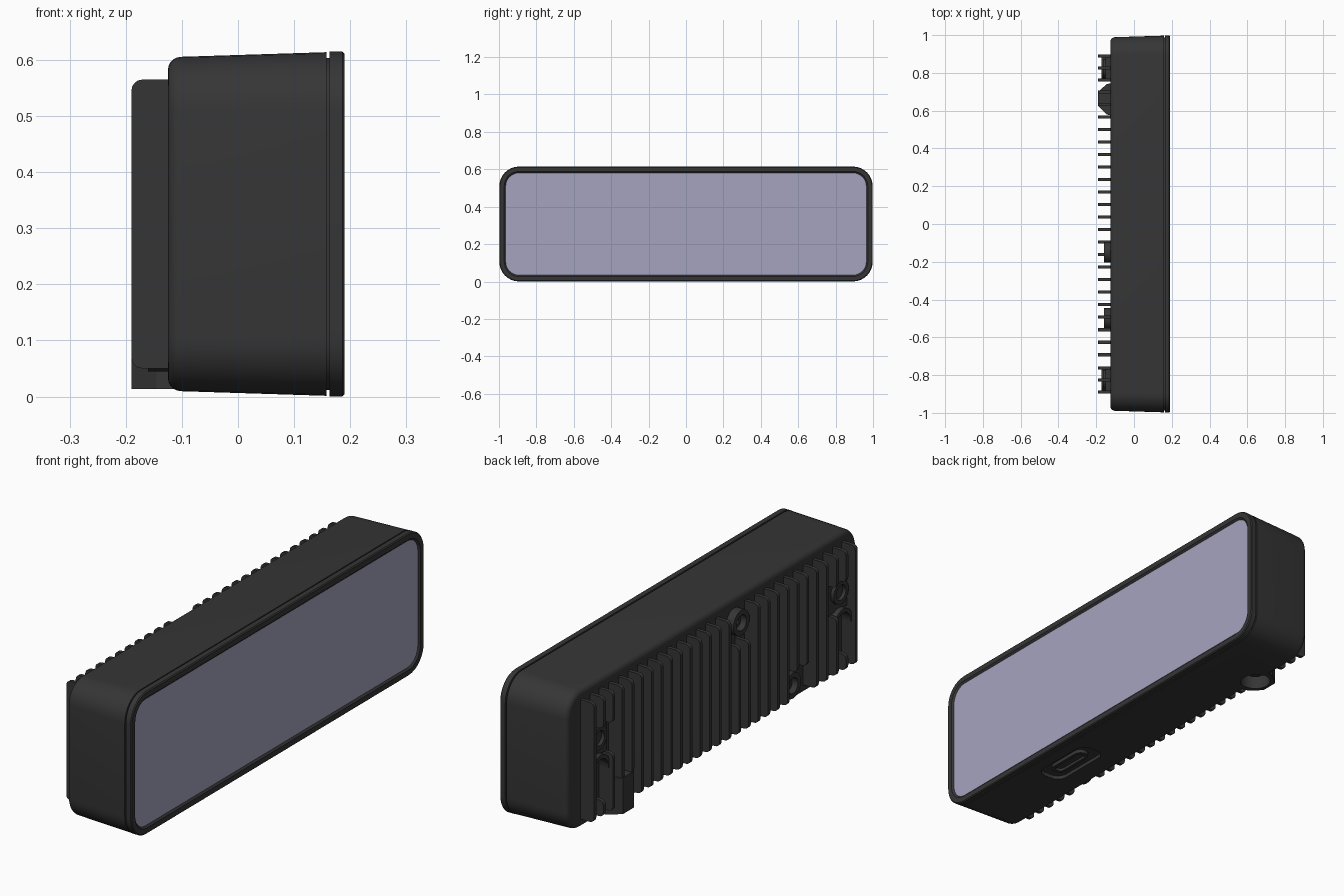
import bpy, bmesh, math
from mathutils import Vector

if "Cube" in bpy.data.objects:
    bpy.data.objects.remove(bpy.data.objects["Cube"], do_unlink=True)


def material(name, rgb, rough):
    m = bpy.data.materials.new(name)
    m.use_nodes = True
    m.diffuse_color = (*rgb, 1)
    b = m.node_tree.nodes["Principled BSDF"]
    b.inputs["Base Color"].default_value = (*rgb, 1)
    b.inputs["Roughness"].default_value = rough
    return m


BLACK = material("charcoal", (0.036, 0.036, 0.036), 0.6)
GLASS = material("lavender glass", (0.38, 0.37, 0.52), 0.5)

HY, HZ, CZ = 0.998, 0.307, 0.3075      # half length, half height, centre height
BACK, BASE = -0.19, -0.12              # fin tips and fin roots


def finish(bm, name, mat=BLACK, smooth=True):
    bmesh.ops.recalc_face_normals(bm, faces=bm.faces)
    me = bpy.data.meshes.new(name)
    bm.to_mesh(me)
    bm.free()
    me.materials.append(mat)
    ob = bpy.data.objects.new(name, me)
    bpy.context.collection.objects.link(ob)
    bpy.ops.object.select_all(action="DESELECT")
    ob.select_set(True)
    bpy.context.view_layer.objects.active = ob
    if smooth:
        bpy.ops.object.shade_smooth_by_angle(angle=math.radians(32))
    return ob


def round_rect(hu, hv, r, n=8):
    pts = []
    for k, (su, sv) in enumerate([(1, 1), (-1, 1), (-1, -1), (1, -1)]):
        for i in range(n + 1):
            a = math.pi / 2 * (k + i / n)
            pts.append((su * (hu - r) + r * math.cos(a), sv * (hv - r) + r * math.sin(a)))
    return pts


def loft(bm, rings, closed=False):
    """Skin equal-length rings of points; cap both ends, or join last to first."""
    vs = [[bm.verts.new(p) for p in ring] for ring in rings]
    pairs = list(zip(vs, vs[1:])) + ([(vs[-1], vs[0])] if closed else [])
    for a, b in pairs:
        for i in range(len(a)):
            j = (i + 1) % len(a)
            bm.faces.new((a[i], a[j], b[j], b[i]))
    if not closed:
        bm.faces.new(vs[0])
        bm.faces.new(vs[-1])


def shell(name, steps, mat=BLACK, closed=False):
    """Rounded-rectangle loft along x from (x, inset) steps."""
    bm = bmesh.new()
    loft(bm, [[(x, u, CZ + v) for u, v in round_rect(HY - d, HZ - d, 0.105 - d)]
              for x, d in steps], closed)
    return finish(bm, name, mat)


def fin(bm, y, z0, z1, tip=BACK, t=0.016, r=0.02):
    """Vertical plate with rounded outer corners."""
    prof = [(BASE, z0), (BASE, z1)]
    for cz, a0 in ((z1 - r, 90), (z0 + r, 180)):
        for i in range(5):
            a = math.radians(a0 + 22.5 * i)
            prof.append((tip + r + r * math.cos(a), cz + r * math.sin(a)))
    loft(bm, [[(x, y + s * t / 2, z) for x, z in prof] for s in (-1, 1)])


def box(bm, x0, x1, y0, y1, z0, z1):
    loft(bm, [[(x, y0, z0), (x, y1, z0), (x, y1, z1), (x, y0, z1)] for x in (x0, x1)])


def tube(bm, y, z, ro, ri, x0, x1, n=28):
    """Annular boss along x."""
    loft(bm, [[(x, y + r * math.cos(2 * math.pi * i / n), z + r * math.sin(2 * math.pi * i / n))
               for i in range(n)] for x, r in ((x0, ro), (x1, ro), (x1, ri), (x0, ri))], True)


def prism(bm, pts, z0, z1):
    loft(bm, [[(x, y, z) for x, y in pts] for z in (z0, z1)])


def circle(cx, cy, r, n=32):
    return [(cx + r * math.cos(2 * math.pi * i / n), cy + r * math.sin(2 * math.pi * i / n))
            for i in range(n)]


def slot(cx, cy, hx, hy, r):
    return [(cx + u, cy + v) for u, v in round_rect(hx, hy, r, 6)]


def cut(target, pts, z0, z1):
    bm = bmesh.new()
    prism(bm, pts, z0, z1)
    cutter = finish(bm, "cutter", smooth=False)
    cutter.hide_render = True
    mod = target.modifiers.new("cut", "BOOLEAN")
    mod.operation, mod.object, mod.solver = "DIFFERENCE", cutter, "EXACT"
    bpy.context.view_layer.objects.active = target
    bpy.ops.object.modifier_apply(modifier=mod.name)
    bpy.data.objects.remove(cutter, do_unlink=True)


# Main tapered housing with a rounded back edge
steps = []
for i in range(6):
    a = math.pi / 2 * i / 5
    steps.append((-0.125 + 0.024 * (1 - math.sin(a)), 0.0))
steps = [(-0.125 + 0.024 * (1 - math.cos(math.pi / 10 * i)),
          0.009 + 0.024 * (1 - math.sin(math.pi / 10 * i))) for i in range(6)]
housing = shell("housing", steps + [(0.158, 0.0008)])

# Seam core, front frame and glass
shell("seam_core", [(0.15, 0.011), (0.17, 0.011)])
shell("front_frame", [(0.1635, 0.0), (0.186, 0.0), (0.19, 0.004), (0.19, 0.026),
                      (0.181, 0.036), (0.1635, 0.036)], closed=True)
shell("front_glass", [(0.164, 0.034), (0.183, 0.034)], GLASS)

# Cooling fins, shortened around the two screw bosses and the cable port
bm = bmesh.new()
for i in range(22):
    y = 0.698 - 0.0662 * i
    z0, z1 = 0.05, 0.565
    if abs(y + 0.15) < 0.06:
        z1 = 0.43
    if abs(y + 0.50) < 0.06:
        z0 = 0.17
    if y > 0.6:
        z0 = 0.16
    fin(bm, y, z0, z1)
finish(bm, "cooling_fins")

# End mounts: outer fin, short upper fins, screw pad and curved pocket
for s, side in ((1, "left"), (-1, "right")):
    bm = bmesh.new()
    fin(bm, s * 0.89, 0.05, 0.565)
    for y in (0.826, 0.762):
        fin(bm, s * y, 0.43, 0.565)
    fin(bm, s * 0.762, 0.05, 0.30)
    fin(bm, s * 0.826, 0.05, 0.12)
    finish(bm, side + "_mount_fins")
    bm = bmesh.new()
    box(bm, -0.15, BASE, s * 0.755, s * 0.89, 0.30, 0.45)
    tube(bm, s * 0.822, 0.38, 0.05, 0.032, BASE, -0.165)
    finish(bm, side + "_screw_pad")
    bm = bmesh.new()
    # Arched lip over the pocket below the screw
    n = 14
    arc = [(math.cos(math.pi * i / n), math.sin(math.pi * i / n)) for i in range(n + 1)]
    prof = [(s * 0.826 + 0.068 * c, 0.235 + 0.075 * q) for c, q in arc]
    prof += [(s * 0.826 + 0.054 * c, 0.235 + 0.058 * q) for c, q in reversed(arc)]
    loft(bm, [[(x, y, z) for y, z in prof] for x in (BASE, -0.172)])
    finish(bm, side + "_pocket_arch")

# Screw bosses between the fins
for name, y, z in (("upper", -0.15, 0.505), ("lower", -0.50, 0.10)):
    bm = bmesh.new()
    tube(bm, y, z, 0.055, 0.034, BASE, -0.160)
    tube(bm, y, z, 0.026, 0.012, BASE, -0.138)
    finish(bm, name + "_screw_boss")

# Chamfered cable port housing, open at the bottom
bm = bmesh.new()
prism(bm, [(-0.10, 0.57), (-0.145, 0.58), (-0.19, 0.625), (-0.19, 0.70),
           (-0.145, 0.74), (-0.10, 0.75)], 0.0135, 0.17)
port = finish(bm, "cable_port")
for ob in (port, housing):
    cut(ob, circle(-0.115, 0.66, 0.062), -0.1, 0.10)
bm = bmesh.new()
prism(bm, circle(-0.115, 0.66, 0.03), 0.05, 0.11)
finish(bm, "cable_port_pin")

# Recessed connector on the underside
cut(housing, slot(0.045, -0.36, 0.062, 0.15, 0.045), -0.1, 0.022)
bm = bmesh.new()
prism(bm, slot(0.05, -0.36, 0.032, 0.10, 0.031), 0.006, 0.04)
socket = finish(bm, "underside_connector")
cut(socket, slot(0.05, -0.36, 0.02, 0.084, 0.019), -0.1, 0.018)

# Restore crisp shading after the cuts
for ob in (housing, port, socket):
    bpy.ops.object.select_all(action="DESELECT")
    ob.select_set(True)
    bpy.context.view_layer.objects.active = ob
    bpy.ops.object.shade_smooth_by_angle(angle=math.radians(32))
